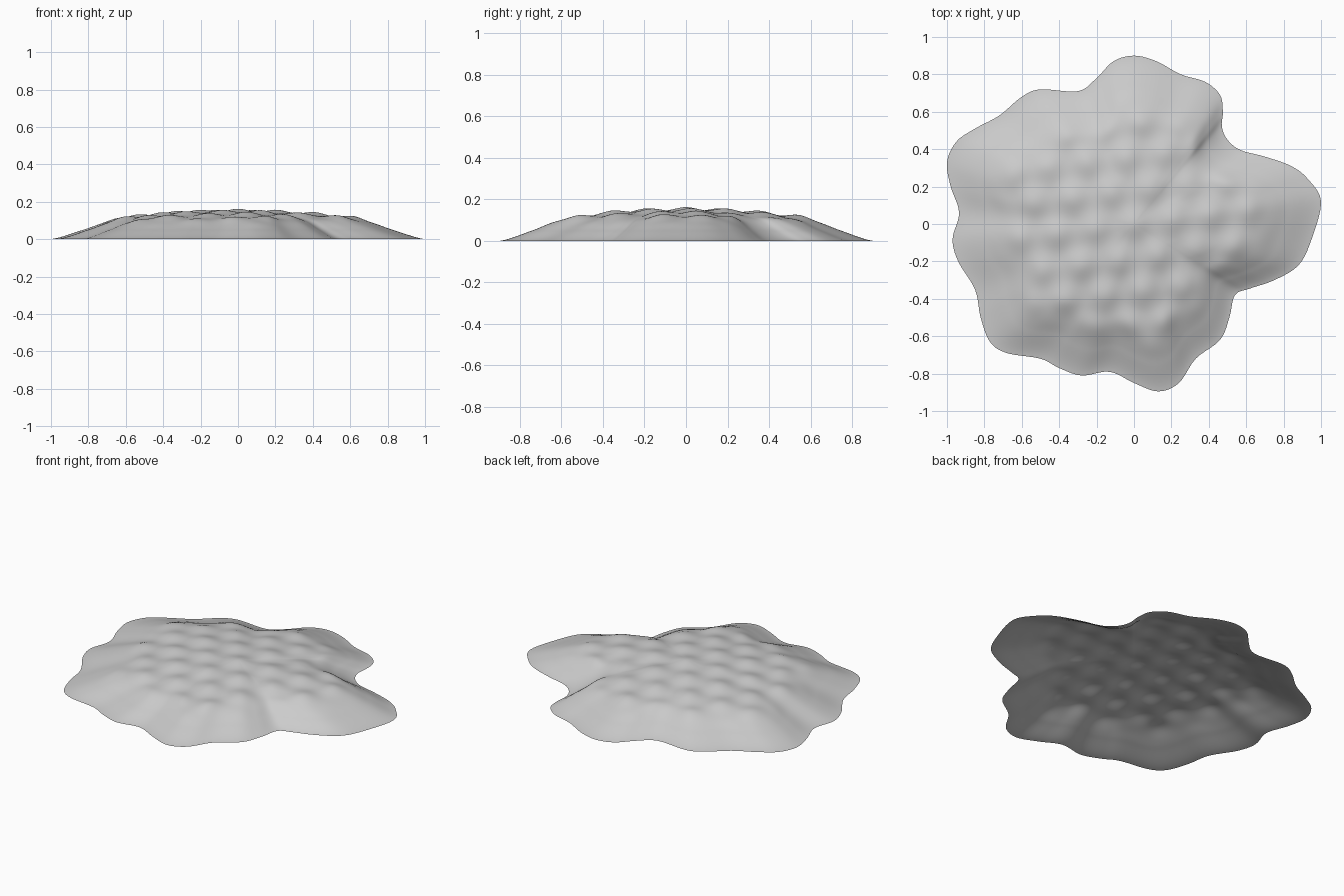
import bpy
import bmesh
import math
from mathutils import Vector

default_cube = bpy.data.objects.get("Cube")
if default_cube:
    bpy.data.objects.remove(default_cube, do_unlink=True)

# Lobed rim, counter-clockwise from the tip on the left side
RIM = [(1, .12), (.93, .24), (.84, .31), (.7, .36), (.57, .395), (.5, .45), (.47, .52),
       (.475, .6), (.46, .69), (.38, .76), (.25, .8), (.12, .87), (0, .9), (-.11, .87),
       (-.2, .78), (-.3, .71), (-.5, .72), (-.6, .68), (-.72, .58), (-.85, .51),
       (-.95, .44), (-1, .33), (-.98, .2), (-.935, .06), (-.97, -.08), (-.94, -.2),
       (-.85, -.35), (-.82, -.5), (-.77, -.63), (-.68, -.69), (-.5, -.72), (-.4, -.77),
       (-.28, -.81), (-.13, -.79), (0, -.85), (.13, -.895), (.24, -.85), (.33, -.72),
       (.46, -.62), (.51, -.5), (.54, -.38), (.62, -.345), (.75, -.3), (.88, -.22),
       (.95, -.08)]
# Mound height at each fraction of the way from centre to rim
DOME = [(0, .152), (.3, .143), (.5, .126), (.66, .106), (.82, .052), (1, 0)]
STEPS = 5
RINGS = 56


def catmull(a, b, c, d, t):
    """Smooth curve from b to c."""
    return (b * 2 + (c - a) * t + (a * 2 - b * 5 + c * 4 - d) * t ** 2
            + (b * 3 - a - c * 3 + d) * t ** 3) * 0.5


def smooth_loop(points):
    pts = [Vector(p) for p in points]
    count = len(pts)
    return [catmull(pts[i - 1], pts[i], pts[(i + 1) % count], pts[(i + 2) % count], s / STEPS)
            for i in range(count) for s in range(STEPS)]


def dome_height(t):
    """Interpolate the mound profile smoothly."""
    last = len(DOME) - 1
    i = next(k for k in range(last) if t <= DOME[k + 1][0])
    heights = [DOME[min(max(k, 0), last)][1] for k in range(i - 1, i + 3)]
    return max(0, catmull(*heights, (t - DOME[i][0]) / (DOME[i + 1][0] - DOME[i][0])))


def dimples(x, y, t):
    """Staggered rows of soft bumps that fade out on the outer slope."""
    tilt = math.radians(7)
    u = x * math.cos(tilt) + y * math.sin(tilt)
    v = y * math.cos(tilt) - x * math.sin(tilt)
    wave = sum(math.cos(math.tau / .18 * (u * math.cos(a) + v * math.sin(a)))
               for a in (math.radians(d) for d in (30, 90, 150)))
    fade = min(1, max(0, (.8 - t) / .22))
    return .0035 * wave * fade * fade * (3 - 2 * fade)


def make_material(name, colour):
    material = bpy.data.materials.new(name)
    material.use_nodes = True
    material.diffuse_color = colour
    material.node_tree.nodes["Principled BSDF"].inputs["Base Color"].default_value = colour
    return material


# Open, bumpy shell made of rings shrinking towards the centre
bm = bmesh.new()
rim = smooth_loop(RIM)
rings = []
for r in range(1, RINGS + 1):
    t = r / RINGS
    rings.append([bm.verts.new((p.x * t, p.y * t,
                                dome_height(t) + dimples(p.x * t, p.y * t, t))) for p in rim])
centre = bm.verts.new((0, 0, dome_height(0) + dimples(0, 0, 0)))
total = len(rim)
for j in range(total):
    k = (j + 1) % total
    bm.faces.new((centre, rings[0][j], rings[0][k]))
    for inner, outer in zip(rings, rings[1:]):
        bm.faces.new((inner[j], outer[j], outer[k], inner[k]))

mesh = bpy.data.meshes.new("ground_mound")
bm.to_mesh(mesh)
bm.free()
mesh.materials.append(make_material("pale_grey", (.6, .6, .6, 1)))
mesh.shade_smooth()
mound = bpy.data.objects.new("ground_mound", mesh)
bpy.context.collection.objects.link(mound)
